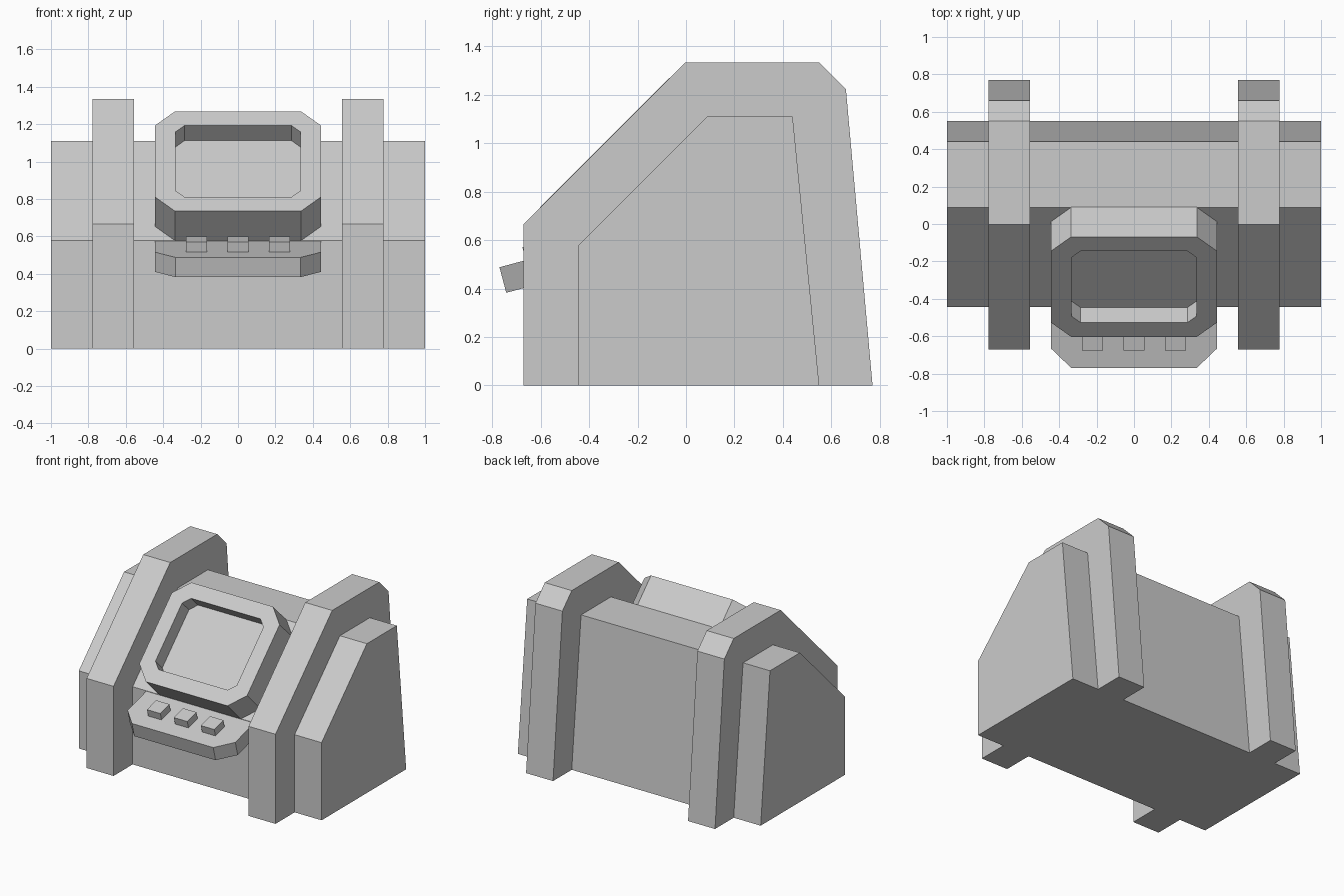
import bpy, bmesh
from math import radians
from mathutils import Matrix

if "Cube" in bpy.data.objects:
    bpy.data.objects.remove(bpy.data.objects["Cube"])


def loft(name, rings, matrix=Matrix()):
    """Skin a list of equal-length point rings and cap both ends."""
    bm = bmesh.new()
    loops = [[bm.verts.new(p) for p in ring] for ring in rings]
    n = len(loops[0])
    for a, b in zip(loops, loops[1:]):
        for i in range(n):
            j = (i + 1) % n
            bm.faces.new((a[i], a[j], b[j], b[i]))
    bm.faces.new(loops[0][::-1])
    bm.faces.new(loops[-1])
    bmesh.ops.recalc_face_normals(bm, faces=bm.faces)
    mesh = bpy.data.meshes.new(name)
    bm.to_mesh(mesh)
    bm.free()
    obj = bpy.data.objects.new(name, mesh)
    obj.matrix_world = matrix
    bpy.context.collection.objects.link(obj)
    return obj


def side_profile(name, pts, x0, x1):
    """Extrude a (y, z) profile across x."""
    return loft(name, [[(x, y, z) for y, z in pts] for x in (x0, x1)])


def octagon(w, h, c, z):
    """Rectangle of half sizes w, h with corners cut by c."""
    return [(w, c - h, z), (w, h - c, z), (w - c, h, z), (c - w, h, z),
            (-w, h - c, z), (-w, c - h, z), (c - w, -h, z), (w - c, -h, z)]


def tilted(y, z, degrees):
    return Matrix.Translation((0, y, z)) @ Matrix.Rotation(radians(degrees), 4, 'X')


# Main housing
side_profile("housing", [(-0.445, 0), (-0.445, 0.578), (0.088, 1.111),
                         (0.44, 1.111), (0.55, 0)], -1, 1)

# Two raised side ribs
rib = [(-0.67, 0), (-0.67, 0.667), (-0.003, 1.334),
       (0.55, 1.334), (0.66, 1.223), (0.77, 0)]
for side, x in (("left", -0.667), ("right", 0.667)):
    side_profile(side + "_rib", rib, x - 0.111, x + 0.111)

# Screen box on the slope, with a recessed display
loft("screen", [octagon(0.444, 0.378, 0.108, -0.01),
                octagon(0.444, 0.378, 0.108, 0.222),
                octagon(0.335, 0.271, 0.05, 0.222),
                octagon(0.335, 0.271, 0.05, 0.108)], tilted(-0.179, 0.845, 45))

# Control shelf with cut front corners
shelf_matrix = tilted(-0.77, 0.488, 15)
shelf = [(-0.335, 0), (0.335, 0), (0.444, 0.108),
         (0.444, 0.35), (-0.444, 0.35), (-0.444, 0.108)]
loft("control_shelf", [[(x, y, z) for x, y in shelf] for z in (-0.109, 0)],
     shelf_matrix)

# Three square keys
for i in (-1, 0, 1):
    c = i * 0.222
    key = [(c - 0.055, 0.113), (c + 0.055, 0.113),
           (c + 0.055, 0.224), (c - 0.055, 0.224)]
    loft(f"key_{i + 2}", [[(x, y, z) for x, y in key] for z in (-0.01, 0.055)],
         shelf_matrix)
